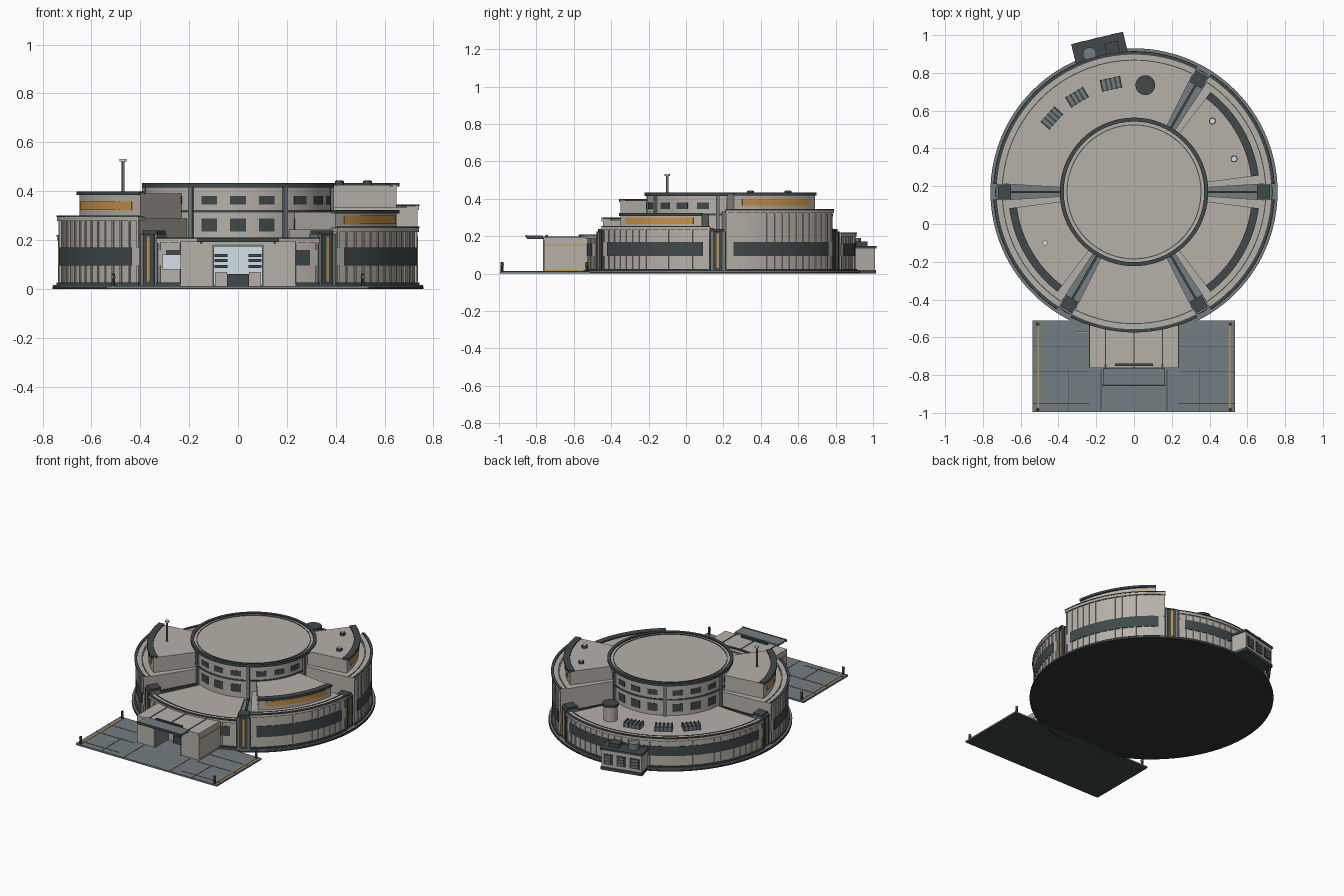
import bpy, bmesh, math
from mathutils import Matrix, Vector

if "Cube" in bpy.data.objects:
    bpy.data.objects.remove(bpy.data.objects["Cube"])

CY = 0.17  # centre of the round building on y


def mat(name, rgb):
    m = bpy.data.materials.new(name)
    m.diffuse_color = (*rgb, 1)
    m.use_nodes = True
    m.node_tree.nodes["Principled BSDF"].inputs["Base Color"].default_value = m.diffuse_color
    return m


BEIGE = mat("warm_concrete", (0.47, 0.44, 0.39))
DARK = mat("dark_metal", (0.05, 0.066, 0.068))
SLATE = mat("slate_grey", (0.17, 0.205, 0.22))
ORANGE = mat("amber", (0.60, 0.29, 0.06))
PALE = mat("pale_glass", (0.66, 0.77, 0.82))
BLACK = mat("underside_black", (0.028, 0.032, 0.033))


def sector(bm, r0, r1, a0, a1, z0, z1, step=3):
    """Solid curved block between two radii, angles (degrees) and heights."""
    full = a1 - a0 >= 360
    n = max(1, math.ceil((a1 - a0) / step))
    rings = []
    for i in range(n if full else n + 1):
        a = math.radians(a0 + (a1 - a0) * i / n)
        c, s = math.cos(a), math.sin(a)
        rings.append([bm.verts.new((r * c, CY + r * s, z))
                      for r, z in ((r0, z0), (r1, z0), (r1, z1), (r0, z1))])
    for i in range(n):
        p, q = rings[i], rings[(i + 1) % len(rings)]
        for k in range(4):
            bm.faces.new((p[k], q[k], q[(k + 1) % 4], p[(k + 1) % 4]))
    if not full:
        bm.faces.new(rings[0])
        bm.faces.new(rings[-1][::-1])


def box(bm, x0, x1, y0, y1, z0, z1, m=Matrix()):
    loc = Matrix.Translation(((x0 + x1) / 2, (y0 + y1) / 2, (z0 + z1) / 2))
    bmesh.ops.create_cube(bm, size=1, matrix=m @ loc @ Matrix.Diagonal((x1 - x0, y1 - y0, z1 - z0, 1)))


def cyl(bm, x, y, r, z0, z1, n=24):
    bmesh.ops.create_cone(bm, cap_ends=True, segments=n, radius1=r, radius2=r, depth=z1 - z0,
                          matrix=Matrix.Translation((x, y, (z0 + z1) / 2)))


def polar(a, r):
    """Local frame at angle a, radius r: x points outwards, y along the ring."""
    a = math.radians(a)
    return Matrix.Translation((r * math.cos(a), CY + r * math.sin(a), 0)) @ Matrix.Rotation(a, 4, 'Z')


def part(name, material, shapes):
    """shapes: list of (function, args...) joined into one object."""
    bm = bmesh.new()
    for f, *args in shapes:
        f(bm, *args)
    bmesh.ops.recalc_face_normals(bm, faces=bm.faces)
    me = bpy.data.meshes.new(name)
    bm.to_mesh(me)
    bm.free()
    me.materials.append(material)
    bpy.context.collection.objects.link(bpy.data.objects.new(name, me))


# Round base
part("base_disc", BLACK, [(cyl, 0, CY, 0.76, 0, 0.01, 120)])
part("base_walkway", SLATE, [(sector, 0.3, 0.758, 0, 360, 0.01, 0.016)])

# Wings: name, start angle, end angle, height, upper storey height
wings = [("back_right_wing", 3.5, 56.5, 0.345, 0.425), ("back_wing", 63.5, 176.5, 0.22, None),
         ("front_left_wing", 183.5, 236.5, 0.30, 0.39), ("front_wing", 243.5, 296.5, 0.21, None),
         ("front_right_wing", 303.5, 356.5, 0.255, 0.315)]
for name, a0, a1, h, up in wings:
    w0, w1 = (0.095, 0.17) if h > 0.23 else (0.095, 0.16)
    part(name + "_wall", BEIGE, [(sector, 0.37, 0.732, a0, a1, 0.016, h - 0.012),
                                 (sector, 0.69, 0.742, a0 - .3, a1 + .3, h - 0.022, h - 0.006)])
    part(name + "_trim", DARK, [(sector, 0.70, 0.745, a0 - .3, a1 + .3, 0.016, 0.026),
                                (sector, 0.727, 0.744, a0 - .3, a1 + .3, h - 0.006, h),
                                (sector, 0.695, 0.70, a0, a1, h - 0.012, h - 0.004)])
    part(name + "_window", DARK, [(sector, 0.725, 0.737, a0 + 3, a1 - 3, w0, w1)])
    n = round((a1 - a0) / 3.6)
    ribs = []
    for i in range(n + 1):
        a = a0 + 0.4 + (a1 - a0 - 0.8) * i / n
        ribs += [(sector, 0.73, 0.737, a - .35, a + .35, 0.026, w0),
                 (sector, 0.73, 0.737, a - .35, a + .35, w1, h - 0.022)]
    part(name + "_ribs", BEIGE, ribs)
    if up:
        b0, b1 = a0 + 4, a1 - 4
        part(name + "_upper_storey", BEIGE, [(sector, 0.37, 0.655, b0, b1, h - 0.02, up)])
        part(name + "_upper_brow", DARK, [(sector, 0.625, 0.666, b0, b1, up - 0.006, up + 0.008)])
        zo = h + (up - h) * 0.42
        part(name + "_amber_band", ORANGE, [(sector, 0.65, 0.659, b0 + 4, b1 - 4, zo - 0.014, zo + 0.02)])

# Connecting corridors and towers in the gaps
gaps = (0, 60, 180, 240, 300)
part("corridors", SLATE, [(sector, 0.37, 0.69, a - 3.5, a + 3.5, 0.016, 0.185) for a in gaps])
part("corridor_ridges", DARK, [(box, -0.29, 0, -0.006, 0.006, 0.18, 0.20, polar(a, 0.68)) for a in gaps])
part("towers", SLATE, [(box, -0.03, 0.042, -0.04, 0.04, 0.016, 0.225, polar(a, 0.685)) for a in gaps])
part("tower_caps", DARK, [(box, -0.033, 0.035, -0.034, 0.034, 0.22, 0.238, polar(a, 0.685)) for a in gaps]
     + [(box, 0.04, 0.048, -0.026, 0.026, 0.016, 0.225, polar(a, 0.685)) for a in gaps])
part("tower_lights", ORANGE, [(box, 0.045, 0.051, -0.006, 0.006, 0.03, 0.215, polar(a, 0.685)) for a in gaps])

# Central drum
part("drum", BEIGE, [(cyl, 0, CY, 0.38, 0.016, 0.425, 96)])
part("drum_rims", DARK, [(sector, 0.372, 0.393, 0, 360, 0.415, 0.433),
                         (sector, 0.37, 0.384, 0, 360, 0.312, 0.322),
                         (sector, 0.352, 0.357, 0, 360, 0.42, 0.428)])
part("drum_posts", SLATE, [(box, -0.01, 0.012, -0.009, 0.009, 0.18, 0.42, polar(a, 0.38)) for a in range(0, 360, 60)])
part("drum_windows", DARK, [(sector, 0.375, 0.383, a + d - 5, a + d + 5, z0, z1)
                            for a in range(0, 360, 60) for d in (12, 30, 48)
                            for z0, z1 in ((0.235, 0.287), (0.345, 0.38))])

# Roof equipment
part("antenna_mast", SLATE, [(cyl, -0.47, -0.10, 0.006, 0.39, 0.525, 12)])
part("antenna_cap", PALE, [(cyl, -0.47, -0.10, 0.014, 0.522, 0.532, 16)])
domes = ((0.415, 0.545), (0.53, 0.345))
part("roof_beacons", DARK, [(cyl, x, y, 0.018, 0.42, 0.441) for x, y in domes])
part("beacon_tops", PALE, [(cyl, x, y, 0.013, 0.44, 0.445) for x, y in domes])
part("roof_tank", BEIGE, [(cyl, 0.06, 0.735, 0.045, 0.2, 0.305, 32)])
part("roof_tank_lid", DARK, [(cyl, 0.06, 0.735, 0.052, 0.305, 0.32, 32)])
vents = (102, 121, 138)
part("roof_vents", SLATE, [(box, -0.03, 0.03, -0.055, 0.055, 0.2, 0.235, polar(a, 0.585)) for a in vents])
part("vent_slats", DARK, [(box, -0.032, 0.032, t - .005, t + .005, 0.2, 0.242, polar(a, 0.585))
                          for a in vents for t in (-0.05, -0.025, 0, 0.025, 0.05)])

# Plant room on the back
P = polar(103.5, 0.77)
part("annex", BEIGE, [(box, -0.06, 0.062, -0.135, 0.135, 0.012, 0.135, P)])
part("annex_roof", DARK, [(box, -0.06, 0.068, -0.141, 0.141, 0.135, 0.148, P),
                          (box, -0.035, 0.03, -0.1, -0.03, 0.148, 0.172, P),
                          (box, -0.06, 0.067, -0.139, 0.139, 0.0, 0.02, P)])
part("annex_windows", DARK, [(box, 0.06, 0.066, t - .032, t + .032, 0.04, 0.11, P) for t in (-0.088, 0, 0.088)])
part("annex_louvres", SLATE, [(box, 0.06, 0.069, t - .018, t + .018, z, z + 0.012, P)
                              for t in (-0.088, 0, 0.088) for z in (0.05, 0.07, 0.09)])
part("annex_tank", SLATE, [(cyl, -0.235, 0.90, 0.035, 0.14, 0.19)])

# Forecourt
part("forecourt", SLATE, [(box, -0.538, 0.536, -0.995, -0.51, 0.003, 0.011)])
part("forecourt_underside", DARK, [(box, -0.538, 0.536, -0.995, -0.51, 0, 0.003)])
seams = [(box, x - .002, x + .002, -0.99, -0.77, 0.01, 0.0125) for x in (-0.345, -0.175, 0.175, 0.345)]
for s in (-1, 1):
    for y in (-0.65, -0.78, -0.95):
        x0, x1 = sorted((s * 0.235, s * 0.535))
        seams.append((box, x0, x1, y - .002, y + .002, 0.01, 0.0125))
part("forecourt_seams", DARK, seams)
part("forecourt_lines", ORANGE, [(box, x - .005, x + .005, -0.985, -0.52, 0.01, 0.014) for x in (-0.507, 0.507)])
posts = [(x, y) for x in (-0.51, 0.51) for y in (-0.983, -0.53)]
part("corner_posts", DARK, [(cyl, x, y, 0.008, 0.01, 0.062, 10) for x, y in posts])
part("post_lamps", ORANGE, [(cyl, x, y, 0.009, 0.045, 0.053, 10) for x, y in posts])

# Entrance block: side walls, lintel, roof
part("entrance_walls", BEIGE, [(box, -0.235, -0.105, -0.76, -0.5, 0.011, 0.185),
                               (box, 0.105, 0.235, -0.76, -0.5, 0.011, 0.185),
                               (box, -0.235, 0.235, -0.763, -0.48, 0.18, 0.195)])
part("entrance_roof_seams", DARK, [(box, x - .003, x + .003, -0.763, -0.52, 0.19, 0.198) for x in (-0.15, 0, 0.15)]
     + [(box, -0.1, 0.1, -0.752, -0.738, 0.19, 0.206)])
part("entrance_frame", SLATE, [(box, -0.107, -0.098, -0.764, -0.56, 0.011, 0.182),
                               (box, 0.098, 0.107, -0.764, -0.56, 0.011, 0.182),
                               (box, -0.1, 0.1, -0.764, -0.56, 0.174, 0.182)])
part("entrance_glass", PALE, [(box, -0.1, 0.1, -0.575, -0.569, 0.016, 0.175),
                              (box, -0.31, -0.236, -0.578, -0.57, 0.08, 0.14)])
part("entrance_side_stripes", ORANGE, [(box, s * 0.2365 - .0025, s * 0.2365 + .0025, -0.757, -0.53, z, z + 0.006)
                                       for s in (-1, 1) for z in (0.013, 0.15)])
part("canopy", SLATE, [(box, -0.165, 0.165, -0.855, -0.765, 0.195, 0.205)])
part("canopy_edge", DARK, [(box, -0.168, 0.168, -0.858, -0.85, 0.192, 0.207)]
     + [(box, x - .005, x + .005, -0.85, -0.74, 0.185, 0.196) for x in (-0.15, 0.15)])
part("reception_desk", DARK, [(box, -0.045, 0.045, -0.64, -0.6, 0.011, 0.06)])
part("lobby_stands", BEIGE, [(box, x - .025, x + .025, -0.62, -0.59, 0.011, 0.07) for x in (-0.07, 0.07)])
part("lobby_screens", DARK, [(box, x - .027, x + .027, -0.61, -0.6, z, z + 0.012)
                             for x in (-0.07, 0.07) for z in (0.085, 0.11, 0.13)])

# Smooth curved walls, keep edges sharp
for o in bpy.data.objects:
    o.select_set(True)
    bpy.context.view_layer.objects.active = o
bpy.ops.object.shade_smooth_by_angle(angle=math.radians(30))
